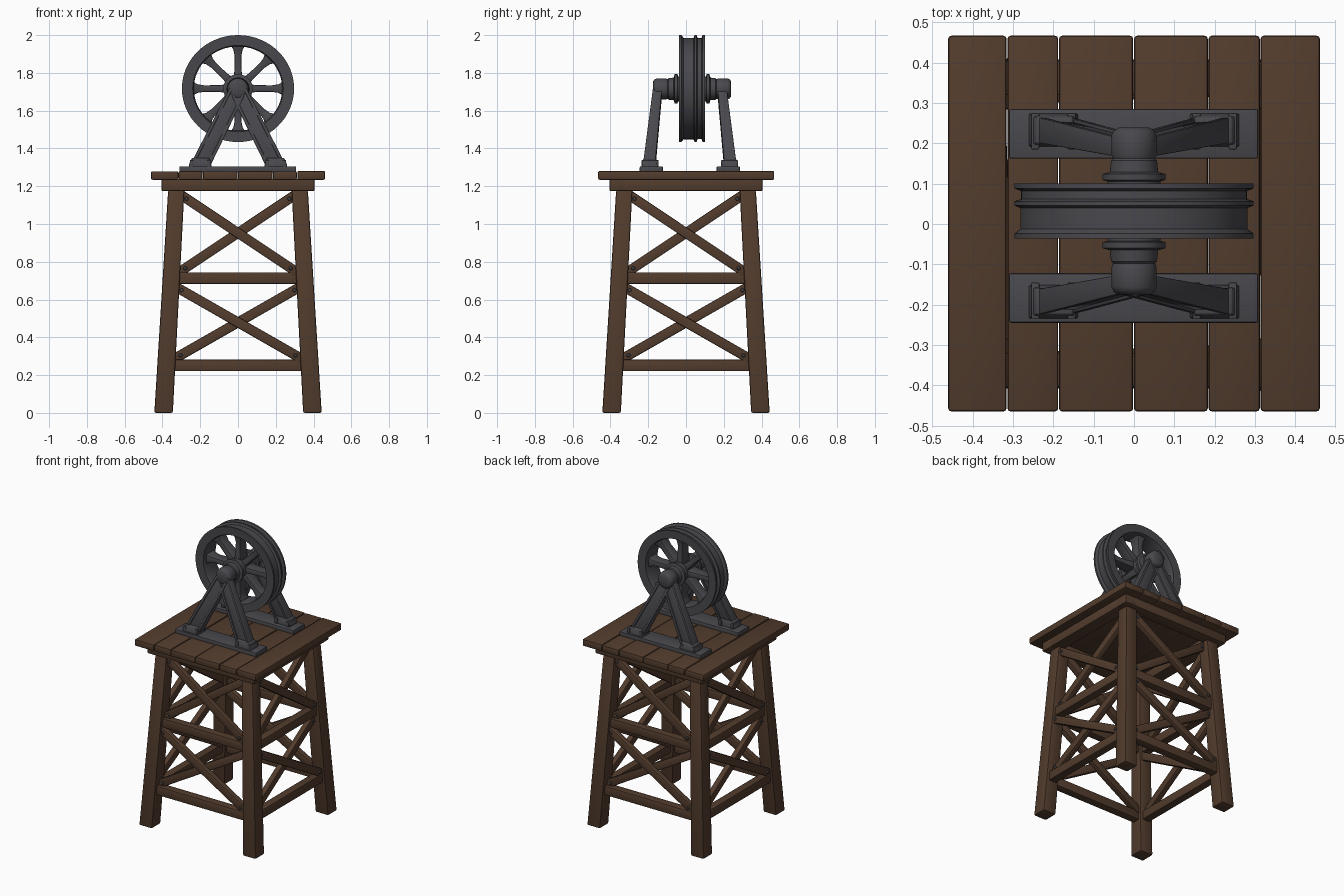
import bpy, bmesh, math
from mathutils import Vector, Matrix

cube = bpy.data.objects.get("Cube")
if cube:
    bpy.data.objects.remove(cube, do_unlink=True)


def material(name, rgb):
    m = bpy.data.materials.new(name)
    m.use_nodes = True
    m.diffuse_color = (*rgb, 1)
    m.node_tree.nodes["Principled BSDF"].inputs["Base Color"].default_value = (*rgb, 1)
    return m


WOOD = material("dark brown wood", (0.085, 0.045, 0.026))
IRON = material("dark grey iron", (0.066, 0.066, 0.075))
X, Y, Z = Vector((1, 0, 0)), Vector((0, 1, 0)), Vector((0, 0, 1))


def finish(name, bm, mat, bevel=0.0, matrix=None):
    bmesh.ops.recalc_face_normals(bm, faces=bm.faces[:])
    if bevel:
        sharp = [e for e in bm.edges if e.calc_face_angle(0) > 0.7]
        bmesh.ops.bevel(bm, geom=sharp, offset=bevel, segments=2, profile=0.5,
                        affect='EDGES', clamp_overlap=True)
    if matrix:
        bm.transform(matrix)
    me = bpy.data.meshes.new(name)
    bm.to_mesh(me)
    bm.free()
    me.materials.append(mat)
    ob = bpy.data.objects.new(name, me)
    bpy.context.collection.objects.link(ob)
    return ob


def loft(name, path, u, v, mat, bevel=0.006, matrix=None):
    """Rectangular bar through (centre, half width along u, half depth along v)."""
    bm = bmesh.new()
    rings = []
    for p, a, b in path:
        p = Vector(p)
        rings.append([bm.verts.new(p + u * a * i + v * b * j)
                      for i, j in ((-1, -1), (1, -1), (1, 1), (-1, 1))])
    for r, s in zip(rings, rings[1:]):
        for i in range(4):
            bm.faces.new((r[i], r[(i + 1) % 4], s[(i + 1) % 4], s[i]))
    bm.faces.new(rings[0])
    bm.faces.new(rings[-1])
    return finish(name, bm, mat, bevel, matrix)


def box(name, lo, hi, mat, bevel=0.006, matrix=None):
    lo, hi = Vector(lo), Vector(hi)
    c, h = (lo + hi) / 2, (hi - lo) / 2
    return loft(name, [((c.x, c.y, lo.z), h.x, h.y), ((c.x, c.y, hi.z), h.x, h.y)],
                X, Y, mat, bevel, matrix)


def lathe(name, profile, matrix, mat, closed=False, steps=48):
    """Turn (radius, y) points around the y axis."""
    bm = bmesh.new()
    n = len(profile)
    rings = [[bm.verts.new((r * math.cos(t), y, r * math.sin(t))) for r, y in profile]
             for t in (math.tau * k / steps for k in range(steps))]
    for k in range(steps):
        a, b = rings[k], rings[(k + 1) % steps]
        for i in range(n if closed else n - 1):
            j = (i + 1) % n
            bm.faces.new((a[i], a[j], b[j], b[i]))
    if not closed:
        for i in (0, n - 1):
            bm.faces.new([r[i] for r in rings])
    return finish(name, bm, mat, 0, matrix)


# Tower: four identical sides turned around z
def leg_at(z):
    return 0.394 - 0.057 * z


for k in range(4):
    turn = Matrix.Rotation(k * math.pi / 2, 4, 'Z')
    loft(f"tower_leg_{k}", [((-leg_at(0), -leg_at(0), 0), 0.049, 0.049),
                            ((-leg_at(1.18), -leg_at(1.18), 1.18), 0.043, 0.043)],
         X, Y, WOOD, 0.009, turn)
    # level rails between the legs
    for i, z in enumerate((0.252, 0.713)):
        e = leg_at(z)
        loft(f"rail_{k}_{i}", [((-e, -e, z), 0.031, 0.028), ((e, -e, z), 0.031, 0.028)],
             Z, Y, WOOD, 0.007, turn)
    # crossed braces with bolts
    for i, (lo, hi) in enumerate(((0.295, 0.66), (0.755, 1.145))):
        for s in (-1, 1):
            a = Vector((-s * (leg_at(lo) - 0.055), -leg_at(lo) + s * 0.012, lo))
            b = Vector((s * (leg_at(hi) - 0.04), -leg_at(hi) + s * 0.012, hi))
            d = (b - a).normalized()
            v = (Y - d * d.y).normalized()
            loft(f"brace_{k}_{i}_{s}", [(a - d * 0.025, 0.026, 0.019), (b + d * 0.025, 0.026, 0.019)],
                 d.cross(v), v, WOOD, 0.006, turn)
            for p in (a + d * 0.02, b - d * 0.02):
                lathe("brace_bolt", [(0.008, -0.026), (0.011, -0.02), (0.011, 0.0)],
                      turn @ Matrix.Translation(p), IRON, steps=8)
    # frame below the deck
    box(f"deck_frame_{k}", (-0.405, -0.405, 1.175), (0.405, -0.32, 1.237), WOOD, 0.006, turn)

# Deck planks
edges = (-0.462, -0.315, -0.187, -0.001, 0.184, 0.313, 0.462)
for i, (a, b) in enumerate(zip(edges, edges[1:])):
    box(f"deck_plank_{i}", (a + 0.001, -0.465, 1.234), (b - 0.001, 0.467, 1.279 + 0.002 * (i % 2)),
        WOOD, 0.008)

# Sheave wheel
MID = 0.032
squash = Matrix.Translation((0, MID, 1.717)) @ Matrix.Diagonal((1, 1, 0.953, 1))
lathe("wheel_rim", [(0.24, -0.066), (0.297, -0.068), (0.297, -0.056), (0.282, -0.045),
                    (0.282, 0.008), (0.297, 0.014), (0.297, 0.024), (0.28, 0.03),
                    (0.28, 0.05), (0.297, 0.056), (0.297, 0.068), (0.24, 0.066),
                    (0.234, 0.05), (0.234, -0.05)], squash, IRON, True, 64)
for k in range(8):
    turn = squash @ Matrix.Rotation(k * math.pi / 4, 4, 'Y')
    loft(f"wheel_spoke_{k}", [((0, 0, 0.04), 0.026, 0.045), ((0, 0, 0.1), 0.019, 0.038),
                              ((0, 0, 0.18), 0.018, 0.034), ((0, 0, 0.215), 0.024, 0.038),
                              ((0, 0, 0.245), 0.042, 0.045)], X, Y, IRON, 0.006, turn)

# Axle, bearings and A-shaped supports, mirrored front and back
for side, s in (("front", -1), ("back", 1)):
    flip = Matrix.Translation((0, MID, 1.715)) @ Matrix.Diagonal((1, s, 1, 1))
    lathe(f"{side}_bearing", [(0.066, 0.0), (0.066, 0.074), (0.078, 0.077), (0.078, 0.092),
                              (0.06, 0.097), (0.057, 0.125), (0.052, 0.13), (0.056, 0.14),
                              (0.056, 0.188), (0.05, 0.2), (0.038, 0.207)], flip, IRON)
    flip = Matrix.Translation((0, 0.02, 0)) @ Matrix.Diagonal((1, s, 1, 1))
    box(f"{side}_base_plate", (-0.31, 0.142, 1.272), (0.308, 0.265, 1.305), IRON, 0.005, flip)
    for m in (-1, 1):
        mir = flip @ Matrix.Diagonal((m, 1, 1, 1))
        top, foot = Vector((0.005, 0.171, 1.70)), Vector((0.2, 0.214, 1.31))
        u = Vector((0.89, 0, 0.455))
        loft(f"{side}_strut_{m}", [(top, 0.04, 0.016), (foot, 0.046, 0.024)], u, Y, IRON, 0.004, mir)
        # raised edges make the strut a channel
        for e in (-1, 1):
            loft(f"{side}_strut_edge_{m}_{e}", [(top + u * e * 0.036, 0.008, 0.024),
                                                (foot + u * e * 0.04, 0.009, 0.032)],
                 u, Y, IRON, 0.003, mir)
        loft(f"{side}_strut_foot_{m}", [((0.2, 0.213, 1.30), 0.062, 0.042),
                                        ((0.2, 0.213, 1.325), 0.056, 0.038),
                                        ((0.198, 0.212, 1.35), 0.045, 0.032)],
             X, Y, IRON, 0.004, mir)
        for x in (0.155, 0.245):
            box(f"{side}_foot_rib", (x - 0.01, 0.165, 1.30), (x + 0.01, 0.255, 1.338), IRON, 0.003, mir)

# Soft shading with crisp edges
bpy.ops.object.select_all(action='DESELECT')
for ob in bpy.context.collection.objects:
    if ob.type == 'MESH':
        ob.select_set(True)
        bpy.context.view_layer.objects.active = ob
bpy.ops.object.shade_smooth_by_angle(angle=math.radians(35))
